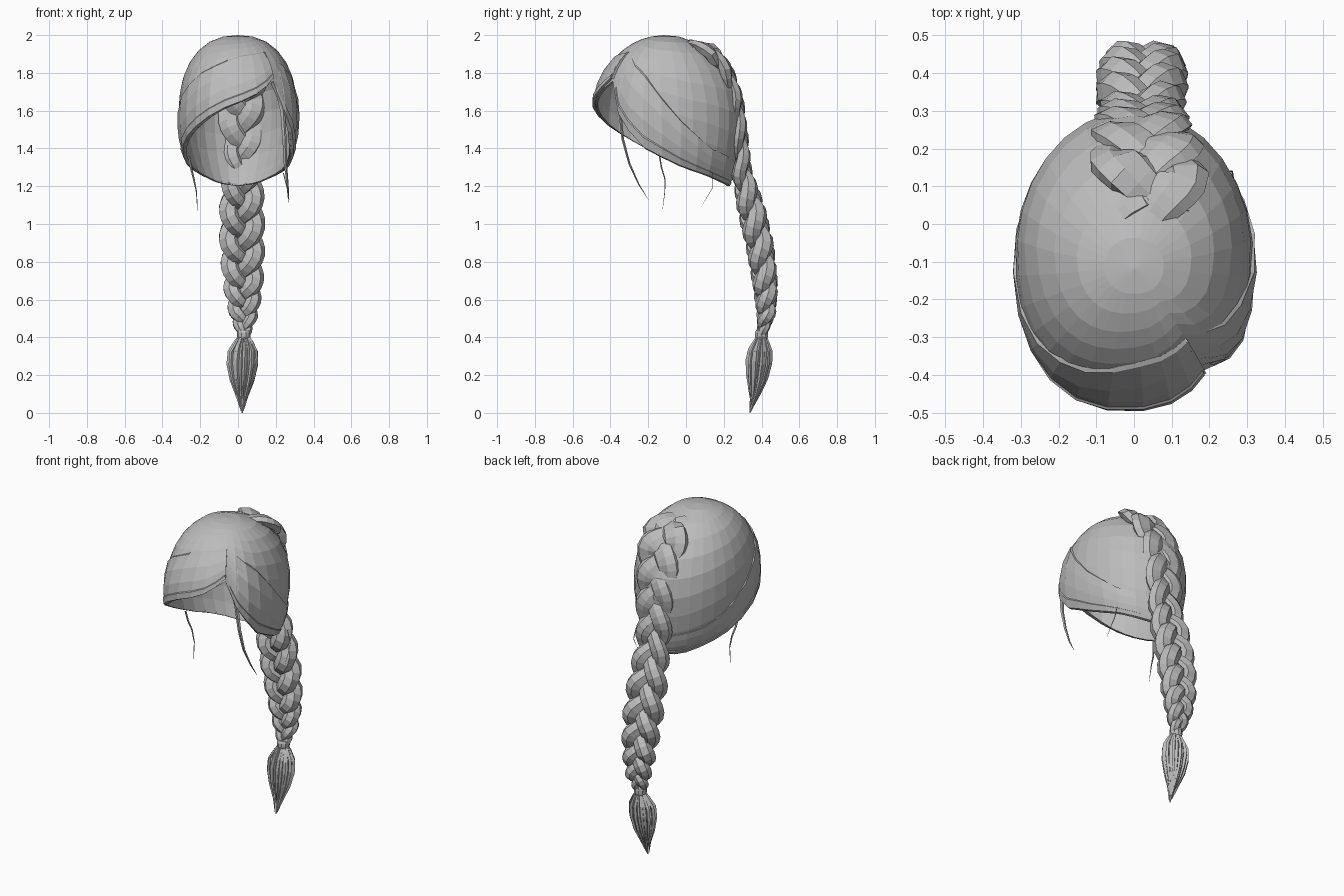
import bpy, bmesh, math, random
from mathutils import Vector

if "Cube" in bpy.data.objects:
    bpy.data.objects.remove(bpy.data.objects["Cube"])

random.seed(4)
hair = bpy.data.materials.new("grey_hair")
hair.diffuse_color = (0.5, 0.5, 0.5, 1)
hair.use_nodes = True
hair.node_tree.nodes["Principled BSDF"].inputs["Base Color"].default_value = hair.diffuse_color


def lerp_table(table, t):
    """Linear interpolation in rows (key, value, ...)."""
    if t <= table[0][0]:
        return table[0][1:]
    for a, b in zip(table, table[1:]):
        if t <= b[0]:
            f = (t - a[0]) / (b[0] - a[0])
            return [p + (q - p) * f for p, q in zip(a[1:], b[1:])]
    return table[-1][1:]


def finish(name, bm, thickness=0):
    bmesh.ops.recalc_face_normals(bm, faces=bm.faces)
    me = bpy.data.meshes.new(name)
    bm.to_mesh(me)
    bm.free()
    me.materials.append(hair)
    ob = bpy.data.objects.new(name, me)
    bpy.context.collection.objects.link(ob)
    if thickness:
        m = ob.modifiers.new("thickness", 'SOLIDIFY')
        m.thickness = thickness
        m.offset = -1
    return ob


def grid(bm, rows, close=False):
    """Skin rows of points with quads."""
    vs = [[bm.verts.new(p) for p in r] for r in rows]
    n = len(rows[0])
    for a, b in zip(vs, vs[1:]):
        for i in range(n if close else n - 1):
            j = (i + 1) % n
            bm.faces.new((a[i], a[j], b[j], b[i]))
    return vs


def tube(bm, pts, radii, sides=7, flats=None, outs=None):
    """Sweep a round or flattened section along points."""
    pts = [Vector(p) for p in pts]
    rows = []
    for i, p in enumerate(pts):
        t = (pts[min(i + 1, len(pts) - 1)] - pts[max(i - 1, 0)]).normalized()
        u = t.cross(outs[i] if outs else Vector((0, 1, 0.3))).normalized()
        v = t.cross(u)
        flat = flats[i] if flats else 1
        rows.append([p + radii[i] * (u * math.cos(a) + v * flat * math.sin(a))
                     for a in (k * math.tau / sides for k in range(sides))])
    vs = grid(bm, rows, True)
    bm.faces.new(vs[0])
    bm.faces.new(vs[-1])


# Hair edge and upper layer line: azimuth, height
RIM = [(-270, 1.2), (-240, 1.215), (-215, 1.26), (-185, 1.32), (-157, 1.42), (-128, 1.52),
       (-108, 1.59), (-90, 1.64), (-70, 1.70), (-55, 1.77), (-50, 1.70), (-38, 1.55),
       (-17, 1.39), (11, 1.295), (35, 1.255), (60, 1.215), (90, 1.2)]
LAYER = [(-270, 1.32), (-215, 1.4), (-185, 1.53), (-157, 1.70), (-128, 1.81), (-90, 1.89),
         (-55, 1.91), (-38, 1.88), (-17, 1.78), (0, 1.62), (11, 1.52), (35, 1.40), (90, 1.3)]
ZC = 1.58


def power(v, p):
    return math.copysign(abs(v) ** p, v)


def head(az, z, s=1.0):
    """Point on the head form by azimuth and height."""
    c, d = math.cos(math.radians(az)), math.sin(math.radians(az))
    t = abs(z - ZC)
    if z > ZC:
        t = min(t / 0.42, 1)
        rx, ry, lean = (1 - t ** 2.3) ** (1 / 2.3), math.sqrt(1 - t * t), 0.03 * t * t
    else:
        rx, ry, lean = math.sqrt(1 - (t / 0.49) ** 2), math.sqrt(1 - (t / 0.62) ** 2), 0
    if d < 0:
        c, d = power(c, 0.88), power(d, 0.88)
    return Vector((s * 0.322 * rx * c, -0.08 - lean + s * (0.41 if d < 0 else 0.39) * ry * d, z))


# Crown cap
bm = bmesh.new()
azs = [-270 + 12 * i for i in range(30)]
rows = []
for k in range(10):
    f = k / 9
    row = []
    for a in azs:
        e1 = math.asin(max(-1, (lerp_table(RIM, a)[0] - ZC) / 0.42))
        row.append(head(a, ZC + 0.42 * math.sin(1.38 + (e1 - 1.38) * f), 0.98))
    rows.append(row)
vs = grid(bm, rows, True)
top = bm.verts.new((0, -0.12, 2.0))
for i in range(30):
    bm.faces.new((vs[0][i], vs[0][(i + 1) % 30], top))
finish("crown_cap", bm, 0.01)


# Swept layers either side of the parting
def layer(name, azs, scale):
    bm = bmesh.new()
    rows = []
    for a in azs:
        z0, z1 = lerp_table(LAYER, a)[0], lerp_table(RIM, a)[0]
        s = scale(a)
        rows.append([head(a, z0 + (z1 - z0) * f, s + d)
                     for f, d in ((0, -0.03), (0.02, 0), (0.3, 0.01), (0.6, 0.015),
                                  (0.82, 0.01), (0.84, 0.025), (0.98, 0.02), (1.0, -0.02))])
    grid(bm, rows)
    finish(name, bm, 0.012)


layer("swept_fringe", [-270, -250, -235, -220, -205, -190, -175, -160, -145, -130, -115,
                       -100, -87, -75, -64, -55],
      lambda a: lerp_table([(-270, 0.99), (-150, 1.0), (-90, 1.01), (-55, 1.01)], a)[0])
layer("side_hair", [-54, -48, -40, -30, -18, -5, 8, 22, 36, 54, 72, 90],
      lambda a: lerp_table([(-54, 0.91), (-46, 0.95), (-34, 1.0), (20, 1.01), (90, 0.99)], a)[0])

# Edge closing the parting
bm = bmesh.new()
grid(bm, [[head(-55, 1.91 - 0.14 * k / 4, s) for k in range(5)] for s in (1.02, 0.89)])
finish("parting_edge", bm, 0.006)

# Braid centre line: fraction, x, y, z, swing, strand radius, flatness
BRAID = [(0.00, 0.05, 0.02, 1.945, 0.05, 0.055, 0.5), (0.07, 0.04, 0.13, 1.905, 0.085, 0.075, 0.5),
         (0.14, 0.03, 0.205, 1.81, 0.08, 0.075, 0.5), (0.22, 0.02, 0.26, 1.66, 0.07, 0.064, 0.55),
         (0.32, 0.02, 0.283, 1.46, 0.066, 0.060, 0.6), (0.41, 0.02, 0.295, 1.28, 0.06, 0.050, 0.8),
         (0.52, 0.02, 0.345, 1.08, 0.07, 0.054, 1), (0.63, 0.02, 0.392, 0.88, 0.07, 0.054, 1),
         (0.75, 0.025, 0.42, 0.68, 0.06, 0.050, 1), (0.87, 0.03, 0.425, 0.53, 0.042, 0.040, 1),
         (1.00, 0.03, 0.40, 0.41, 0.012, 0.022, 1)]
STEPS = 72
for strand in range(3):
    bm = bmesh.new()
    pts, radii, flats, outs = [], [], [], []
    for i in range(STEPS + 1):
        t = i / STEPS
        x, y, z, swing, r, flat = lerp_table(BRAID, t)
        a, b = lerp_table(BRAID, max(t - .02, 0)), lerp_table(BRAID, min(t + .02, 1))
        tan = Vector((0, b[1] - a[1], b[2] - a[2])).normalized()
        out = Vector((0, -tan.z, tan.y))
        ph = math.tau * (t * 4.0 + strand / 3)
        pts.append(Vector((x + swing * math.sin(ph), y, z))
                   + out * 0.4 * flat * swing * math.sin(2 * ph))
        radii.append(r * (0.88 + 0.16 * abs(math.sin(ph))))
        flats.append(flat * 0.95)
        outs.append(out)
    tube(bm, pts, radii, 7, flats, outs)
    finish("braid_strand_%d" % (strand + 1), bm)

# Tie around the braid end
bm = bmesh.new()
tube(bm, [(0.03, 0.40, 0.44), (0.03, 0.40, 0.425), (0.03, 0.40, 0.405), (0.03, 0.40, 0.39)],
     [0.03, 0.036, 0.036, 0.03], 10)
finish("braid_tie", bm)

# Tail tuft: height, centre x, centre y, spread
TAIL = [(0.0, 0.022, 0.338, 0.004), (0.08, 0.022, 0.36, 0.02), (0.16, 0.022, 0.375, 0.044),
        (0.25, 0.024, 0.384, 0.060), (0.32, 0.026, 0.39, 0.060), (0.37, 0.03, 0.396, 0.038),
        (0.41, 0.03, 0.40, 0.018)]
zs = [0.41, 0.37, 0.32, 0.25, 0.16, 0.08, 0.0]
bm = bmesh.new()
core = [lerp_table(TAIL, z) for z in zs]
tube(bm, [(c[0], c[1], z) for c, z in zip(core, zs)], [c[2] * 0.8 for c in core], 10)
for i in range(22):
    a = math.tau * i / 22
    end = random.uniform(0.0, 0.09)
    pts = []
    for z in zs:
        z = end + z * (0.41 - end) / 0.41
        cx, cy, s = lerp_table(TAIL, z)
        s *= 0.95 + 0.16 * (i % 2)
        pts.append((cx + 1.1 * s * math.cos(a), cy + 0.9 * s * math.sin(a), z))
    tube(bm, pts, [0.006, 0.009, 0.011, 0.012, 0.010, 0.006, 0.001], 4)
finish("tail_tuft", bm)

# Loose wisps by the face and neck
WISPS = {
    "right_wisp": ([(0.20, -0.35, 1.74), (0.235, -0.35, 1.60), (0.245, -0.335, 1.45),
                    (0.25, -0.30, 1.32), (0.262, -0.25, 1.21), (0.27, -0.20, 1.13)], 0.014),
    "left_wisp": ([(-0.26, -0.14, 1.36), (-0.25, -0.13, 1.30), (-0.235, -0.112, 1.24),
                   (-0.22, -0.112, 1.17), (-0.215, -0.125, 1.07)], 0.007),
    "neck_wisp": ([(0.24, 0.14, 1.27), (0.26, 0.14, 1.19), (0.265, 0.11, 1.14),
                   (0.265, 0.08, 1.09)], 0.003),
}
for name, (pts, r) in WISPS.items():
    bm = bmesh.new()
    n = len(pts)
    tube(bm, pts, [r * (1 - 0.9 * (i / (n - 1)) ** 2) for i in range(n)], 5, [0.6] * n)
    finish(name, bm)
